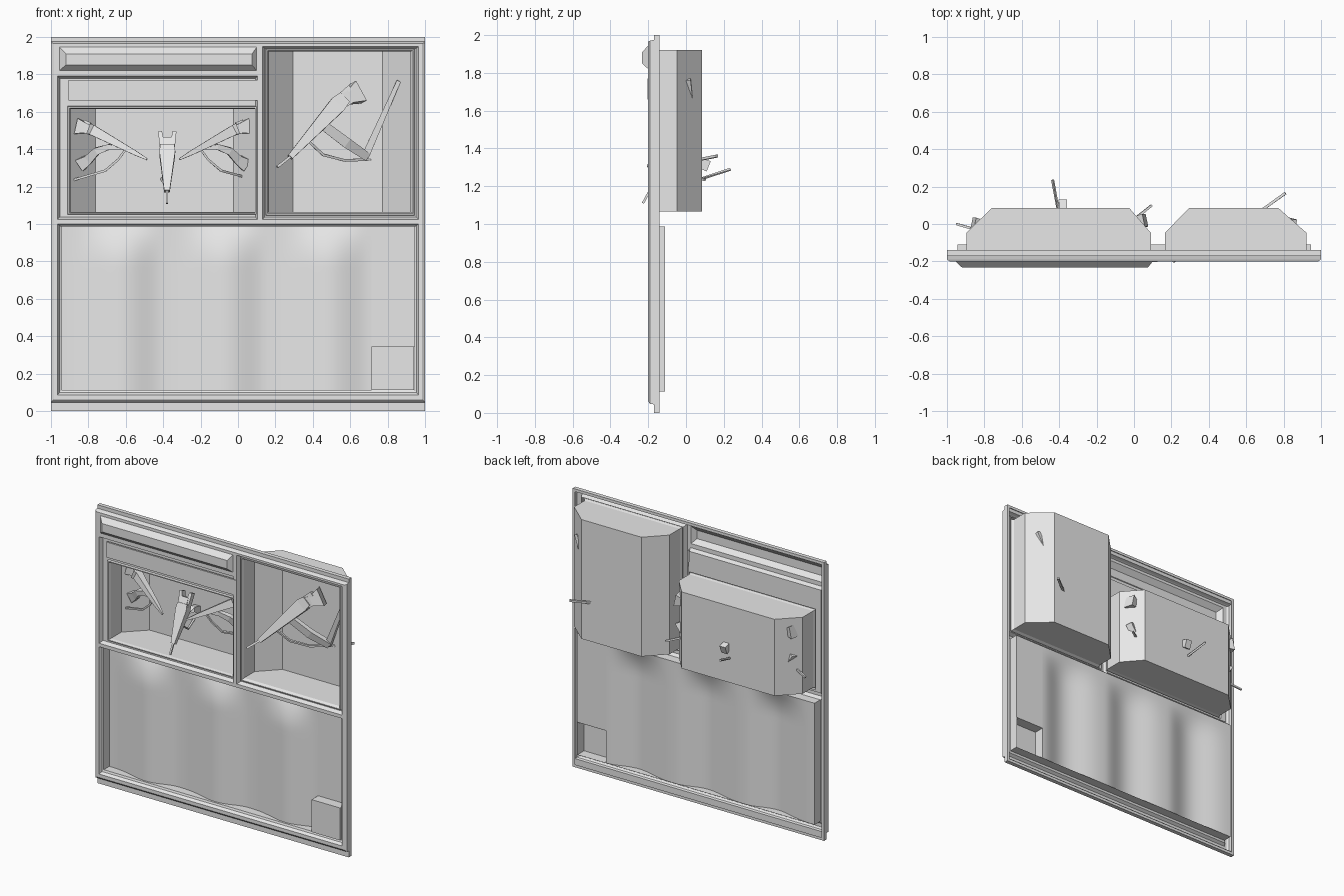
import bpy, bmesh, math
from mathutils import Vector

grey = bpy.data.materials.new("plain_grey")
grey.diffuse_color = (0.8, 0.8, 0.8, 1)


def finish(name, bm, recalc=False):
    if recalc:
        bmesh.ops.recalc_face_normals(bm, faces=bm.faces)
    me = bpy.data.meshes.new(name)
    bm.to_mesh(me)
    bm.free()
    me.materials.append(grey)
    ob = bpy.data.objects.new(name, me)
    bpy.context.collection.objects.link(ob)
    return ob


def rect_loft(name, loops, cap=False):
    """Skin rectangles (x0, x1, z0, z1, y), listed from outside to inside."""
    bm = bmesh.new()
    prev = None
    for x0, x1, z0, z1, y in loops:
        cur = [bm.verts.new(p) for p in
               ((x0, y, z0), (x1, y, z0), (x1, y, z1), (x0, y, z1))]
        if prev:
            for i in range(4):
                j = (i + 1) % 4
                bm.faces.new((prev[i], prev[j], cur[j], cur[i]))
        prev = cur
    if cap:
        bm.faces.new(prev)
    return finish(name, bm)


def bar(name, parts):
    """Box-section stick through points: each part is (x, y, z, width, thickness)."""
    bm = bmesh.new()
    pts = [Vector(p[:3]) for p in parts]
    prev = None
    for i, p in enumerate(parts):
        d = (pts[min(i + 1, len(pts) - 1)] - pts[max(i - 1, 0)]).normalized()
        side = d.cross(Vector((0, 1, 0))).normalized()
        up = side.cross(d)
        w, h = p[3] / 2, p[4] / 2
        cur = [bm.verts.new(pts[i] + side * a * w + up * b * h)
               for a, b in ((-1, -1), (1, -1), (1, 1), (-1, 1))]
        if prev:
            for k in range(4):
                m = (k + 1) % 4
                bm.faces.new((prev[k], prev[m], cur[m], cur[k]))
        else:
            bm.faces.new(cur[::-1])
        prev = cur
    bm.faces.new(prev)
    return finish(name, bm, True)


# hollow outer skirt with stepped front edge
rect_loft("outer_skirt", [(-.98, .98, .02, 1.98, -.14), (-1, 1, 0, 2, -.14),
                          (-1, 1, 0, 2, -.17), (-1, 1, .045, 1.975, -.17),
                          (-1, 1, .048, 1.97, -.19), (-.985, .985, .06, 1.965, -.2)])

# flat front rails between the openings
F = -.2
for name, r in {
    "bottom_rail": (-.985, .985, .06, .085), "left_rail": (-.985, -.965, .085, 1.965),
    "right_rail": (.965, .985, .085, 1.965), "middle_rail": (-.965, .965, 1.0, 1.025),
    "top_rail": (-.965, .965, 1.95, 1.965), "centre_post": (.105, .13, 1.025, 1.95),
    "lamp_rail": (-.965, .105, 1.79, 1.81)}.items():
    rect_loft(name, [(*r, F)], cap=True)

# hollow light bar
rect_loft("light_bar", [(-.965, .105, 1.81, 1.95, F), (-.955, .1, 1.82, 1.945, F),
                        (-.92, .075, 1.85, 1.91, -.232)], cap=True)
# sign plate
rect_loft("sign_plate", [(-.905, .125, 1.66, 1.77, -.19),
                         (-.905, .125, 1.66, 1.77, -.203)], cap=True)


# display windows: recess, raised lip, deep case with slanted back corners
def window(name, hole, win, case, back):
    def inset(r, d, y):
        return (r[0] + d, r[1] - d, r[2] + d, r[3] - d, y)
    rect_loft(name + "_recess", [(*hole, F), inset(hole, .012, -.17), (*win, -.17),
                                 inset(win, .003, -.185), inset(win, .01, -.185),
                                 (*case, -.165)])
    rect_loft(name + "_case", [(*case, -.165), (*case, -.047),
                               (*back, *case[2:], .085)], cap=True)


window("left_window", (-.965, .105, 1.025, 1.79), (-.912, .103 - .002, 1.05, 1.63),
       (-.895, .09, 1.065, 1.615), (-.762, -.025))
window("right_window", (.13, .965, 1.025, 1.95), (.148, .945, 1.045, 1.938),
       (.165, .922, 1.065, 1.922), (.295, .772))

# lower tray walls
rect_loft("tray_walls", [(-.965, .965, .085, 1.0, F), (-.955, .955, .098, .992, -.18),
                         (-.945, .945, .112, .986, -.175), (-.945, .945, .112, .986, -.11)])

# draped cloth: three skewed folds that fade out towards the top
bm = bmesh.new()
NX, NZ = 72, 24
rows = []
for j in range(NZ + 1):
    z = .112 + .874 * j / NZ
    ramp = 1 - max(0, (z - .78) / .206) ** 2
    row = []
    for i in range(NX + 1):
        x = -.945 + 1.66 * i / NX
        t = (3 * i / NX) % 1
        wave = math.sin(math.pi * t ** 1.3) ** 2
        row.append(bm.verts.new((x, -.112 - .05 * wave * ramp, z)))
    rows.append(row)
for a, b in zip(rows, rows[1:]):
    for i in range(NX):
        bm.faces.new((a[i], a[i + 1], b[i + 1], b[i]))
for f in bm.faces:
    f.smooth = True
finish("cloth_panel", bm)
rect_loft("flat_panel", [(.715, .945, .345, .986, -.112)], cap=True)
# small hollow box in the tray corner
rect_loft("corner_box", [(.715, .94, .112, .345, -.11), (.715, .94, .112, .345, -.185)],
          cap=True)


# pair of mirrored side tools in the left window
def side_tool(name, flip, dy, rod_end):
    def m(*rows):
        return [((-.8 - r[0]) if flip else r[0], r[1] + dy, *r[2:]) for r in rows]
    bar(name + "_barrel", m((-.80, -.03, 1.51, .06, .06), (-.775, -.03, 1.50, .055, .05),
                            (-.55, -.13, 1.38, .025, .025), (-.487, -.16, 1.346, .01, .01)))
    bar(name + "_head", m((-.86, .0, 1.522, .085, .07), (-.815, -.01, 1.512, .055, .06),
                          (-.785, -.02, 1.5, .05, .05)))
    bar(name + "_knob", m((-.825, -.01, 1.545, .025, .025), (-.79, -.02, 1.53, .025, .025)))
    bar(name + "_grip", m((-.62, -.08, 1.405, .012, .025), (-.69, -.07, 1.412, .03, .03),
                          (-.755, -.05, 1.39, .04, .035), (-.80, -.02, 1.345, .05, .04),
                          (-.845, .0, 1.315, .07, .045)))
    bar(name + "_rod", m((-.60, -.1, 1.40, .012, .012), (-.64, -.09, 1.345, .012, .012),
                         (-.71, -.07, 1.285, .012, .012)) + [rod_end])
    bar(name + "_rod_end", [(*m((-.705, -.07, 1.287, .012, .012))[0][:3], .012, .012), rod_end])


side_tool("left_tool", False, 0, (-.95, .0, 1.215, .012, .012))
side_tool("right_tool", True, .02, (.095, .1, 1.235, .012, .012))

# middle tool pointing forward and down
bar("middle_tool_barrel", [(-.378, -.07, 1.42, .075, .05), (-.378, -.085, 1.38, .085, .055),
                           (-.38, -.19, 1.175, .03, .025)])
bar("middle_tool_tip", [(-.38, -.19, 1.18, .012, .012), (-.38, -.228, 1.11, .012, .012)])
for s in (-1, 1):
    bar("middle_tool_prong", [(-.378 + s * .038, -.035, 1.49, .02, .04),
                              (-.378 + s * .024, -.07, 1.40, .03, .04)])
bar("middle_tool_head", [(-.378, -.045, 1.455, .06, .05), (-.378, -.07, 1.40, .06, .05)])
bar("middle_tool_grip", [(-.38, -.09, 1.34, .04, .03), (-.38, .02, 1.345, .042, .035),
                         (-.38, .12, 1.305, .045, .06)])
bar("middle_tool_rod", [(-.38, -.11, 1.28, .012, .012), (-.39, -.01, 1.21, .012, .012),
                        (-.435, .235, 1.29, .012, .012)])

# large tool in the right window
bar("large_tool_barrel", [(.57, -.01, 1.675, .07, .07), (.53, -.02, 1.635, .09, .075),
                          (.278, -.15, 1.357, .03, .03)])
bar("large_tool_tip", [(.285, -.147, 1.364, .014, .014), (.21, -.2, 1.305, .014, .014)])
bar("large_tool_head", [(.645, .03, 1.705, .12, .08), (.59, .0, 1.675, .07, .065),
                        (.555, -.01, 1.655, .075, .065)])
bar("large_tool_knob", [(.60, -.01, 1.73, .03, .03), (.555, -.02, 1.69, .03, .03)])
bar("large_tool_arm", [(.44, -.06, 1.54, .05, .03), (.58, -.01, 1.435, .055, .035),
                       (.69, .055, 1.36, .045, .035)])
bar("large_tool_blade", [(.68, .055, 1.36, .04, .025), (.86, .012, 1.765, .022, .025)])
bar("large_tool_rod", [(.38, -.1, 1.44, .014, .014), (.455, -.06, 1.37, .014, .014),
                       (.57, .0, 1.34, .014, .014), (.705, .09, 1.345, .014, .014),
                       (.81, .165, 1.36, .014, .014)])
